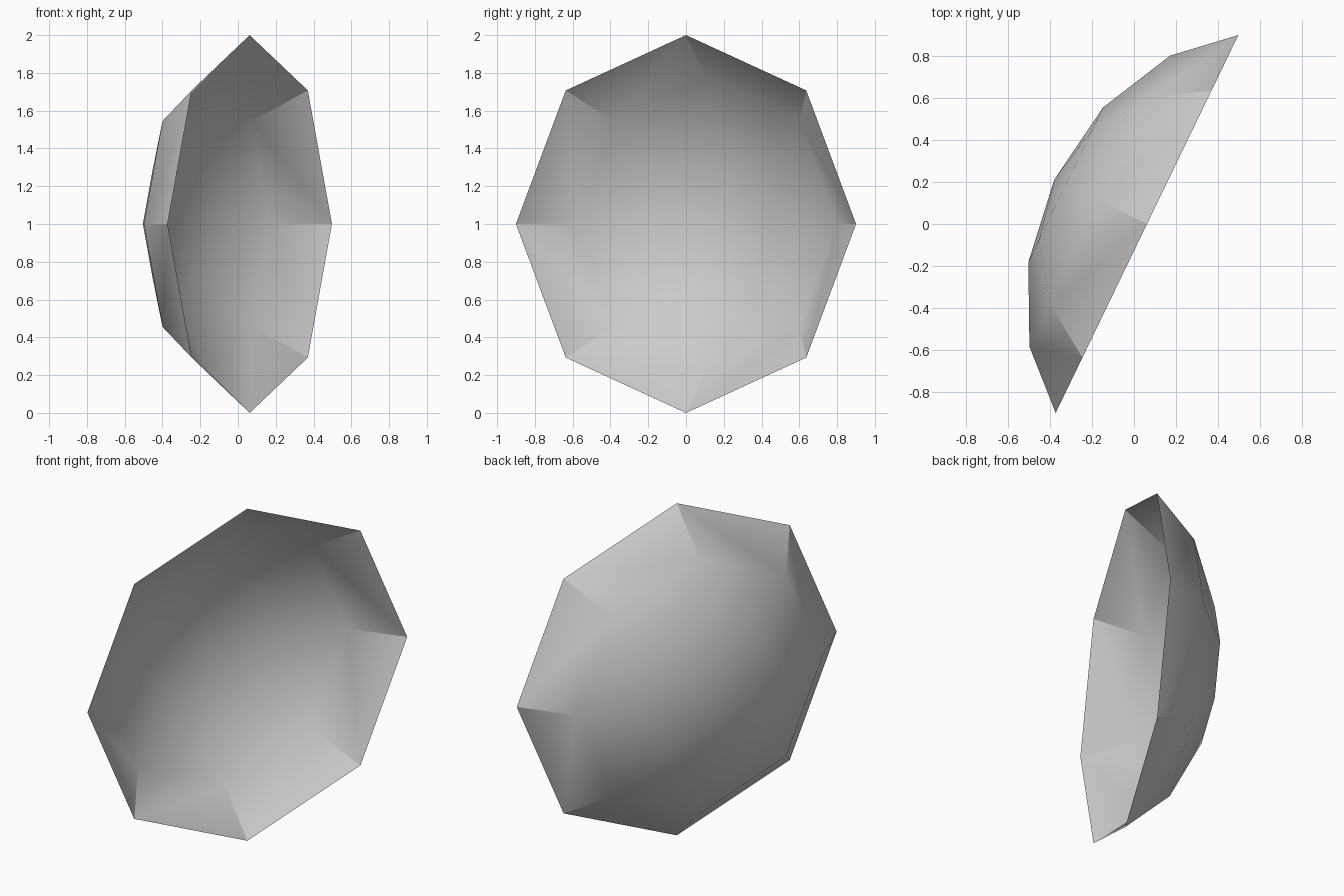
import bpy, bmesh, math
from mathutils import Matrix, Vector

cube = bpy.data.objects.get("Cube")
if cube:
    bpy.data.objects.remove(cube, do_unlink=True)

# Plain grey for the whole shell
grey = bpy.data.materials.new("light grey")
grey.use_nodes = True
colour = (0.6, 0.6, 0.6, 1.0)
grey.diffuse_color = colour
grey.node_tree.nodes["Principled BSDF"].inputs["Base Color"].default_value = colour

# Bowl profile from rim to pole: radius, depth behind the rim
PROFILE = [(1.0, 0.0), (0.77, 0.25), (0.41, 0.43), (0.0, 0.49)]
SIDES = 8

bm = bmesh.new()
points = [bm.verts.new((r, 0, -d)) for r, d in PROFILE]
edges = [bm.edges.new(pair) for pair in zip(points, points[1:])]
bmesh.ops.spin(bm, geom=points + edges, cent=(0, 0, 0), axis=(0, 0, 1),
               angle=math.tau, steps=SIDES)
bmesh.ops.remove_doubles(bm, verts=bm.verts[:], dist=0.001)

# Stand the dish upright and turn its opening to the front left
turn = Matrix.Rotation(math.radians(64.2), 4, "Z") @ Matrix.Rotation(math.radians(90), 4, "X")
bmesh.ops.transform(bm, matrix=Matrix.Translation((0.062, 0, 1)) @ turn, verts=bm.verts[:])

# Faces point out of the convex back
opening = turn @ Vector((0, 0, 1))
bm.normal_update()
bmesh.ops.reverse_faces(bm, faces=[f for f in bm.faces if f.normal.dot(opening) > 0])

mesh = bpy.data.meshes.new("dish")
bm.to_mesh(mesh)
bm.free()
mesh.materials.append(grey)
dish = bpy.data.objects.new("dish", mesh)
bpy.context.collection.objects.link(dish)

# Smooth middle, sharp edges between the outer panels
bpy.ops.object.select_all(action="DESELECT")
dish.select_set(True)
bpy.context.view_layer.objects.active = dish
bpy.ops.object.shade_smooth_by_angle(angle=math.radians(30))
